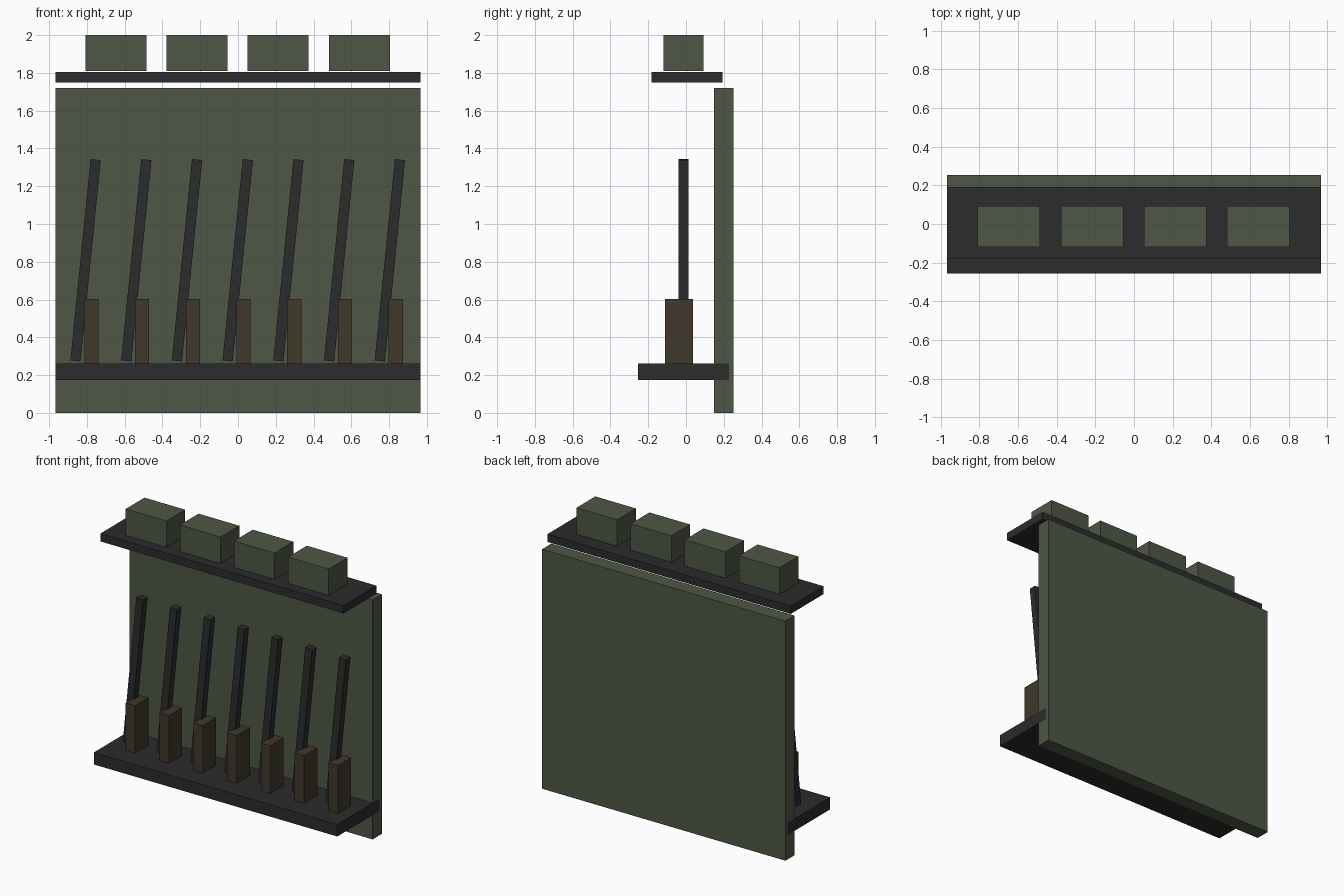
import bpy
import math

default = bpy.data.objects.get("Cube")
if default:
    bpy.data.objects.remove(default, do_unlink=True)


def material(name, rgb):
    mat = bpy.data.materials.new(name)
    mat.use_nodes = True
    color = (*rgb, 1)
    mat.diffuse_color = color
    bsdf = next(n for n in mat.node_tree.nodes if n.type == "BSDF_PRINCIPLED")
    bsdf.inputs["Base Color"].default_value = color
    return mat


green = material("olive green", (0.077, 0.095, 0.058))
black = material("dark metal", (0.025, 0.025, 0.026))
brown = material("dark wood", (0.051, 0.040, 0.024))


def box(name, center, size, mat, tilt=0):
    """Box with its scale applied, tilted about the y axis."""
    bpy.ops.mesh.primitive_cube_add(size=1, location=center)
    obj = bpy.context.object
    obj.name = name
    obj.scale = size
    bpy.ops.object.transform_apply(location=False, rotation=False, scale=True)
    obj.rotation_euler.y = tilt
    obj.data.materials.append(mat)
    return obj


WIDTH = 1.933

# Back panel and the two shelves
box("back_panel", (0, 0.2, 0.86), (WIDTH, 0.105, 1.72), green)
box("lower_shelf", (0, -0.014, 0.218), (WIDTH + 0.001, 0.482, 0.086), black)
box("upper_shelf", (0, 0.005, 1.777), (WIDTH, 0.374, 0.056), black)

# Storage boxes on the upper shelf
for i in range(4):
    x = -0.647 + 0.43 * i
    box(f"storage_box_{i + 1}", (x, -0.013, 1.905), (0.323, 0.213, 0.19), green)

# Row of leaning rods, each beside an upright wooden block
for i in range(7):
    x = 0.2685 * i
    box(f"rod_{i + 1}", (x - 0.807, -0.014, 0.808), (0.054, 0.052, 1.071),
        black, math.radians(5.73))
    box(f"wood_block_{i + 1}", (x - 0.776, -0.037, 0.431), (0.075, 0.15, 0.345), brown)
